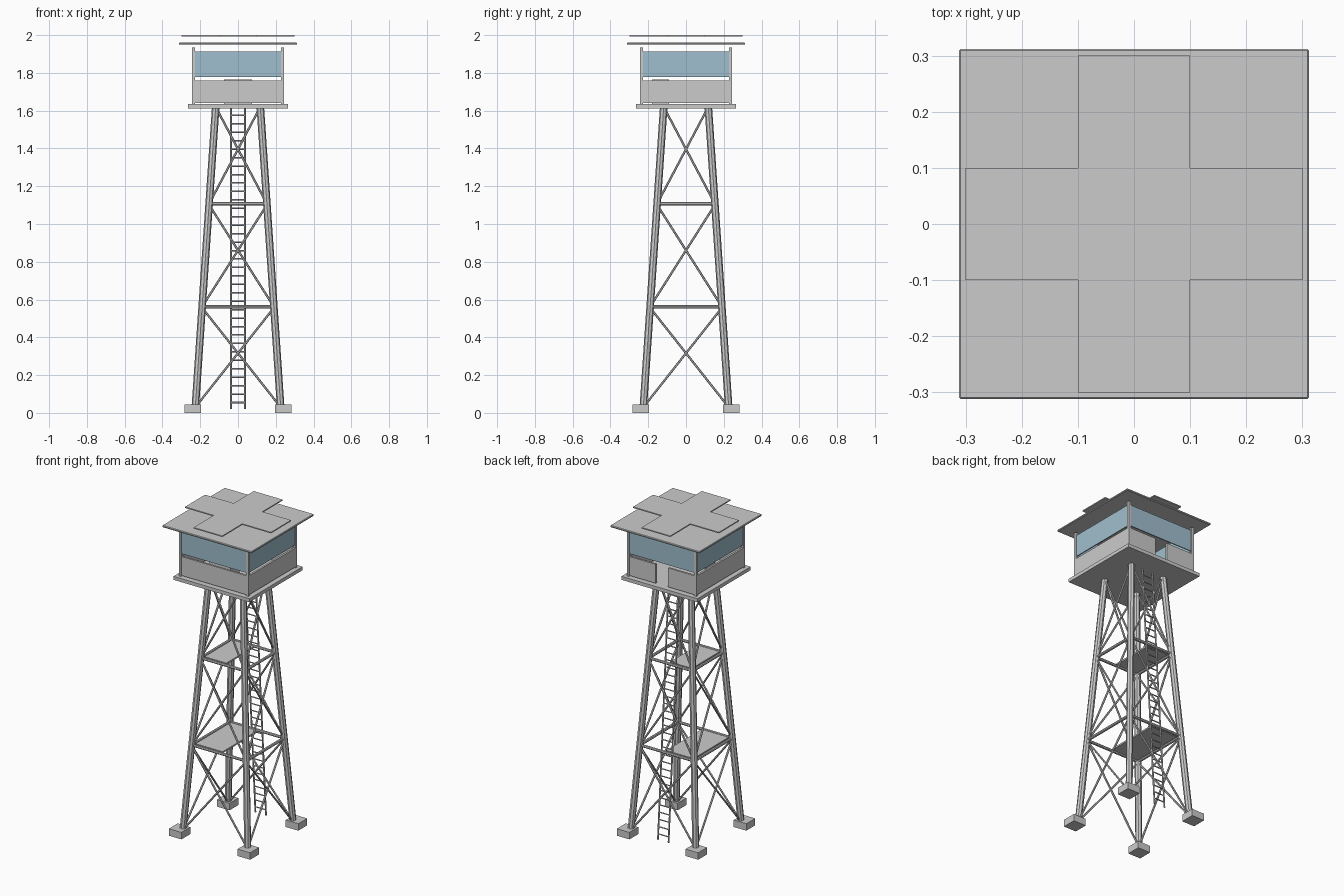
import bpy, bmesh
from mathutils import Vector, Matrix

if "Cube" in bpy.data.objects:
    bpy.data.objects.remove(bpy.data.objects["Cube"])

SIGNS = [(-1, -1), (1, -1), (1, 1), (-1, 1)]


def finish(name, bm, mat=None):
    me = bpy.data.meshes.new(name)
    bm.to_mesh(me)
    bm.free()
    ob = bpy.data.objects.new(name, me)
    bpy.context.collection.objects.link(ob)
    if mat:
        me.materials.append(mat)
    return ob


def add_box(bm, x0, x1, y0, y1, z0, z1):
    m = Matrix.Translation(((x0 + x1) / 2, (y0 + y1) / 2, (z0 + z1) / 2)) \
        @ Matrix.Diagonal((x1 - x0, y1 - y0, z1 - z0, 1))
    bmesh.ops.create_cube(bm, size=1, matrix=m)


def boxes(name, items, mat=None):
    bm = bmesh.new()
    for b in items:
        add_box(bm, *b)
    return finish(name, bm, mat)


def rods(name, pairs, r, sides):
    bm = bmesh.new()
    for a, b in pairs:
        a, b = Vector(a), Vector(b)
        d = b - a
        m = Matrix.Translation((a + b) / 2) @ d.to_track_quat('Z', 'Y').to_matrix().to_4x4()
        bmesh.ops.create_cone(bm, cap_ends=True, segments=sides, radius1=r, radius2=r,
                              depth=d.length, matrix=m)
    return finish(name, bm)


def lean(z):
    """Distance of the leg axis from the centre line at height z."""
    return 0.228 - 0.11 * z / 1.62


def corner(i, z):
    sx, sy = SIGNS[i % 4]
    return (sx * lean(z), sy * lean(z), z)


# Footings and legs
boxes("footings", [(sx * .24 - .044, sx * .24 + .044, sy * .24 - .044, sy * .24 + .044, 0, .044)
                   for sx, sy in SIGNS])
rods("legs", [(corner(i, .02), corner(i, 1.615)) for i in range(4)], .02, 8)

# Horizontal beams and cross braces on all four sides
LEVELS = [.562, 1.107]
rods("horizontal_beams", [(corner(i, z), corner(i + 1, z)) for z in LEVELS for i in range(4)], .009, 8)
braces = []
for z0, z1 in [(.03, .557), (.562, 1.102), (1.107, 1.62)]:
    for i in range(4):
        braces += [(corner(i, z0), corner(i + 1, z1)), (corner(i + 1, z0), corner(i, z1))]
rods("cross_braces", braces, .006, 6)

# Landings beside the ladder
for n, z in enumerate(LEVELS):
    h = lean(z) - .015
    boxes("landing_%d" % (n + 1), [(-h, .015, -h, h, z - .004, z + .006)])

# Ladder on the back, leaning with the legs
rods("ladder_rails", [((x, lean(.02), .02), (x, lean(1.612), 1.612)) for x in (-.037, .037)], .005, 6)
rungs = [.055 + .0447 * k for k in range(35)]
rods("ladder_rungs", [((-.037, lean(z), z), (.037, lean(z), z)) for z in rungs], .004, 6)

# Cabin floor, corner posts and lower walls with a doorway at the back
boxes("cabin_floor", [(-.265, .265, -.265, .265, 1.612, 1.634)])
boxes("cabin_posts", [(sx * .235 - .008, sx * .235 + .008, sy * .235 - .008, sy * .235 + .008, 1.634, 1.934)
                      for sx, sy in SIGNS])
Z0, Z1 = 1.64, 1.76
boxes("cabin_walls", [
    (-.24, .24, -.241, -.229, Z0, Z1),
    (-.241, -.229, -.24, .24, Z0, Z1),
    (.229, .241, -.24, .24, Z0, Z1),
    (-.24, -.043, .229, .241, Z0, Z1),
    (.043, .24, .229, .241, Z0, Z1)])

# Windows
glass = bpy.data.materials.new("window_blue")
glass.diffuse_color = (.35, .52, .62, 1)
glass.use_nodes = True
glass.node_tree.nodes["Principled BSDF"].inputs["Base Color"].default_value = glass.diffuse_color
G0, G1 = 1.777, 1.914
boxes("windows", [
    (-.227, .227, -.238, -.232, G0, G1), (-.227, .227, .232, .238, G0, G1),
    (-.238, -.232, -.227, .227, G0, G1), (.232, .238, -.227, .227, G0, G1)], glass)

# Console inside the cabin
boxes("console", [(-.075, .075, -.18, -.09, 1.634, 1.765)])

# Roof slab with softened corners
roof = boxes("roof", [(-.312, .312, -.312, .312, 1.949, 1.961)])
bev = roof.modifiers.new("bevel", 'BEVEL')
bev.width = .003
bev.segments = 1

# Raised cross on the roof, one extruded outline
a, b = .1, .3
outline = [(-a, -b), (a, -b), (a, -a), (b, -a), (b, a), (a, a),
           (a, b), (-a, b), (-a, a), (-b, a), (-b, -a), (-a, -a)]
bm = bmesh.new()
face = bm.faces.new([bm.verts.new((x, y, 1.993)) for x, y in outline])
ext = bmesh.ops.extrude_face_region(bm, geom=[face])
bmesh.ops.translate(bm, vec=(0, 0, .007),
                    verts=[v for v in ext["geom"] if isinstance(v, bmesh.types.BMVert)])
bmesh.ops.recalc_face_normals(bm, faces=bm.faces)
finish("roof_cross", bm)
